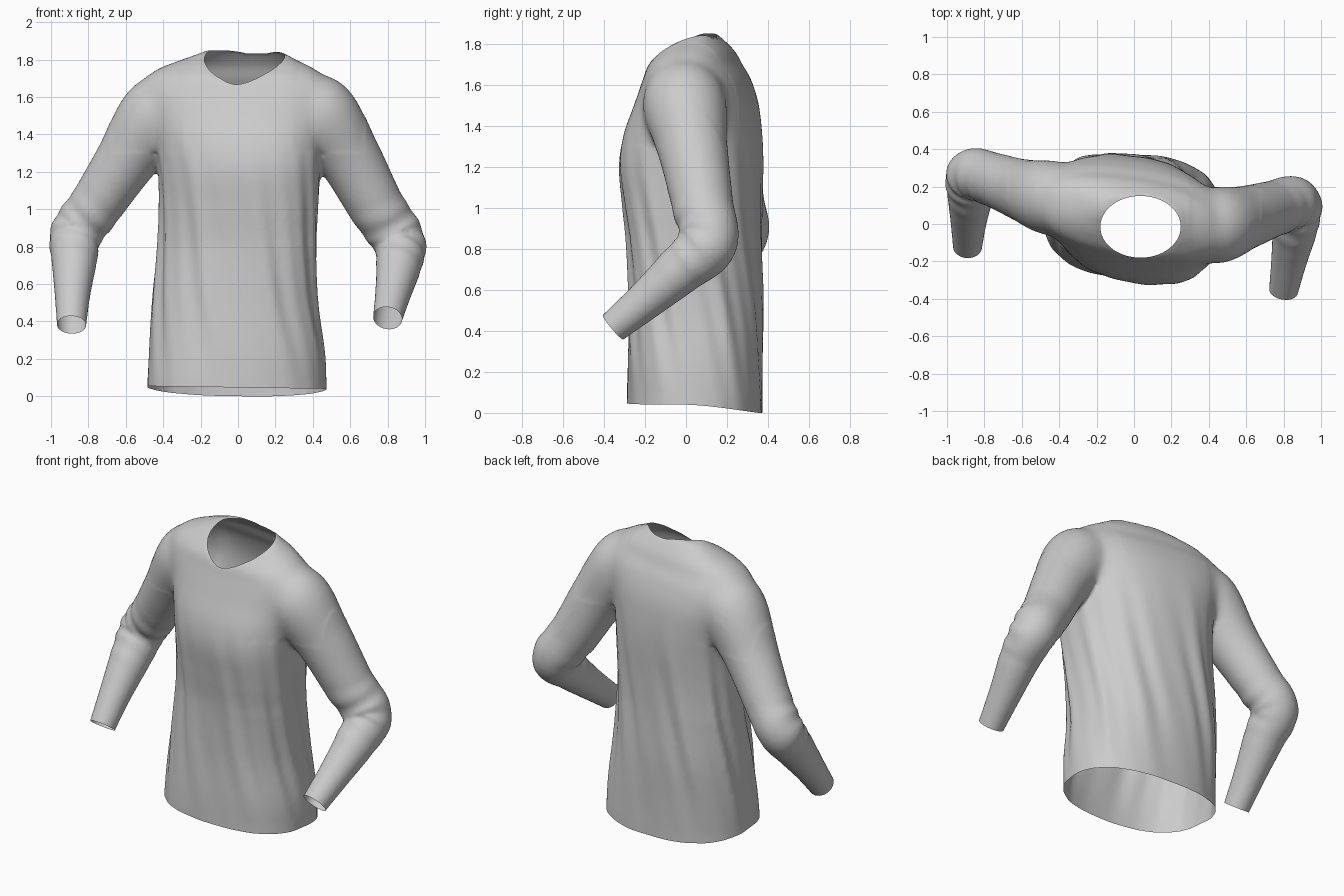
import bpy, bmesh
from math import sin, cos, pi, exp, copysign
from mathutils import Vector

if "Cube" in bpy.data.objects:
    bpy.data.objects.remove(bpy.data.objects["Cube"])


def smooth_rows(rows, steps):
    """Catmull-Rom interpolation of tuples."""
    pts = [Vector(r) for r in rows]
    pts = [2 * pts[0] - pts[1]] + pts + [2 * pts[-1] - pts[-2]]
    out = []
    for a, b, c, d in zip(pts, pts[1:], pts[2:], pts[3:]):
        for i in range(steps):
            t = i / steps
            out.append(0.5 * (2 * b + (c - a) * t + (2 * a - 5 * b + 4 * c - d) * t * t
                              + (3 * b - a - 3 * c + d) * t ** 3))
    return out + [pts[-2]]


def loft(bm, rings):
    """Closed skin over a list of rings."""
    vs = [[bm.verts.new(p) for p in ring] for ring in rings]
    n = len(vs[0])
    for r0, r1 in zip(vs, vs[1:]):
        for j in range(n):
            bm.faces.new((r0[j], r0[(j + 1) % n], r1[(j + 1) % n], r1[j]))
    bm.faces.new(vs[0][::-1])
    bm.faces.new(vs[-1])


def torso_rings(rows):
    rings = []
    for z, x0, x1, y0, y1 in smooth_rows(rows, 6):
        fade = max(0, min(1, (1.45 - z) / 0.6)) * max(0.2, min(1, z / 0.5))
        turn = -0.14 * max(0.1, min(1, z / 0.8))  # the chest is turned, the hem is not
        ring = []
        for j in range(128):
            a = 2 * pi * j / 128
            c, s = cos(a), sin(a)
            # slanting drape folds
            f = 1 + fade * (0.016 * sin(11 * a + 5 * z) + 0.012 * sin(19 * a + 8 * z + 1))
            ex = copysign(abs(c) ** 0.83, c) * f
            ey = copysign(abs(s) ** 0.83, s) * f
            x = (x0 + x1) / 2 + (x1 - x0) / 2 * ex
            y = (y0 + y1) / 2 + (y1 - y0) / 2 * ey + turn * x
            ring.append((x, y, z))
        rings.append(ring)
    return rings


def sleeve_rings(path, elbow):
    rows = smooth_rows(path, 10)
    rings = []
    for i, r in enumerate(rows):
        p = r.xyz
        t = (rows[min(i + 1, len(rows) - 1)].xyz - rows[max(i - 1, 0)].xyz).normalized()
        u = t.cross(Vector((1, 0, 0))).normalized()
        v = t.cross(u)
        d = (p - Vector(elbow)).length
        ring = []
        for j in range(40):
            a = 2 * pi * j / 40
            # bunched cloth on the inside of the elbow
            inner = 0.5 + 0.5 * cos(a)
            rad = r.w * (1 + 0.07 * inner * exp(-(d / 0.17) ** 2) * sin(i * 1.25 + 1.5 * sin(a)))
            ring.append(p + rad * (cos(a) * u + sin(a) * v))
        rings.append(ring)
    return rings


# Torso levels: z, left, right, front, back
torso = [(-0.10, -0.49, 0.475, -0.29, 0.375), (0.20, -0.48, 0.465, -0.285, 0.37),
         (0.50, -0.46, 0.425, -0.275, 0.37), (0.80, -0.43, 0.42, -0.275, 0.36),
         (1.00, -0.42, 0.43, -0.295, 0.36), (1.20, -0.425, 0.44, -0.315, 0.365),
         (1.35, -0.45, 0.455, -0.295, 0.36), (1.50, -0.50, 0.49, -0.24, 0.34),
         (1.62, -0.54, 0.525, -0.195, 0.30), (1.70, -0.50, 0.475, -0.165, 0.255),
         (1.76, -0.41, 0.395, -0.11, 0.225), (1.81, -0.27, 0.29, -0.05, 0.185),
         (1.85, -0.16, 0.22, 0.0, 0.145)]
# Sleeve paths: x, y, z, radius; the last point lies past the cuff
left = [(-0.30, 0.10, 1.62, 0.13), (-0.43, 0.135, 1.51, 0.20), (-0.61, 0.187, 1.245, 0.162),
        (-0.76, 0.24, 1.02, 0.143), (-0.865, 0.262, 0.87, 0.138), (-0.875, 0.15, 0.73, 0.122),
        (-0.885, 0.00, 0.54, 0.095), (-0.89, -0.12, 0.382, 0.079), (-0.893, -0.17, 0.317, 0.075)]
right = [(0.30, -0.03, 1.62, 0.13), (0.43, -0.01, 1.515, 0.205), (0.595, 0.035, 1.277, 0.17),
         (0.737, 0.08, 1.02, 0.150), (0.86, 0.11, 0.83, 0.140), (0.86, -0.02, 0.705, 0.122),
         (0.83, -0.19, 0.555, 0.097), (0.80, -0.355, 0.418, 0.079), (0.79, -0.415, 0.366, 0.075)]

bm = bmesh.new()
loft(bm, torso_rings(torso))
for path in (left, right):
    loft(bm, sleeve_rings(path, path[4][:3]))
bmesh.ops.recalc_face_normals(bm, faces=bm.faces)
mesh = bpy.data.meshes.new("shirt")
bm.to_mesh(mesh)
bm.free()
shirt = bpy.data.objects.new("shirt", mesh)
bpy.context.collection.objects.link(shirt)
bpy.context.view_layer.objects.active = shirt
shirt.select_set(True)

# Fuse torso and sleeves into one cloth skin
m = shirt.modifiers.new("fuse", 'REMESH')
m.mode = 'VOXEL'
m.voxel_size = 0.013
m = shirt.modifiers.new("soften", 'SMOOTH')
m.factor = 0.5
m.iterations = 6
for name in ("fuse", "soften"):
    bpy.ops.object.modifier_apply(modifier=name)

bm = bmesh.new()
bm.from_mesh(shirt.data)

# Blend the shoulder seams
seam = [v for v in bm.verts if 0.3 < abs(v.co.x) < 0.68 and v.co.z > 1.3]
for _ in range(30):
    bmesh.ops.smooth_vert(bm, verts=seam, factor=0.5,
                          use_axis_x=True, use_axis_y=True, use_axis_z=True)


def cut(co, no, faces):
    geom = set(faces)
    for f in faces:
        geom.update(f.verts)
        geom.update(f.edges)
    bmesh.ops.bisect_plane(bm, geom=list(geom), plane_co=co, plane_no=no, clear_outer=True)


# Open hem, dipping at the back
cut((0, 0, 0.047), Vector((-0.015, 0, -1)).normalized(),
    [f for f in bm.faces if f.calc_center_median().z < 0.2 and abs(f.calc_center_median().x) < 0.6])
for v in bm.verts:
    if v.co.z < 0.3:
        v.co.z -= 0.046 * min(1, max(0, v.co.y) / 0.37) ** 1.5 * (0.3 - v.co.z) / 0.25
# Open cuffs
for path in (left, right):
    c = Vector(path[-2][:3])
    cut(c, (Vector(path[-1][:3]) - Vector(path[-3][:3])).normalized(),
        [f for f in bm.faces if (f.calc_center_median() - c).length < 0.17])
# Round neck opening
cx, cy, rx, ry = 0.035, -0.015, 0.215, 0.165


def neck(v):
    return (((v.co.x - cx) / rx) ** 2 + ((v.co.y - cy) / ry) ** 2) ** 0.5


bmesh.ops.delete(bm, geom=[v for v in bm.verts if v.co.z > 1.55 and neck(v) < 1], context='VERTS')
rim = [v for v in bm.verts if v.is_boundary and v.co.z > 1.55]
for _ in range(12):
    mid = [sum((e.other_vert(v).co for e in v.link_edges if e.is_boundary), Vector()) / 2 for v in rim]
    for v, p in zip(rim, mid):
        v.co = (v.co + p) / 2
        k = neck(v)
        v.co.x = cx + (v.co.x - cx) / k
        v.co.y = cy + (v.co.y - cy) / k
bm.to_mesh(shirt.data)
bm.free()
bpy.ops.object.shade_smooth()
